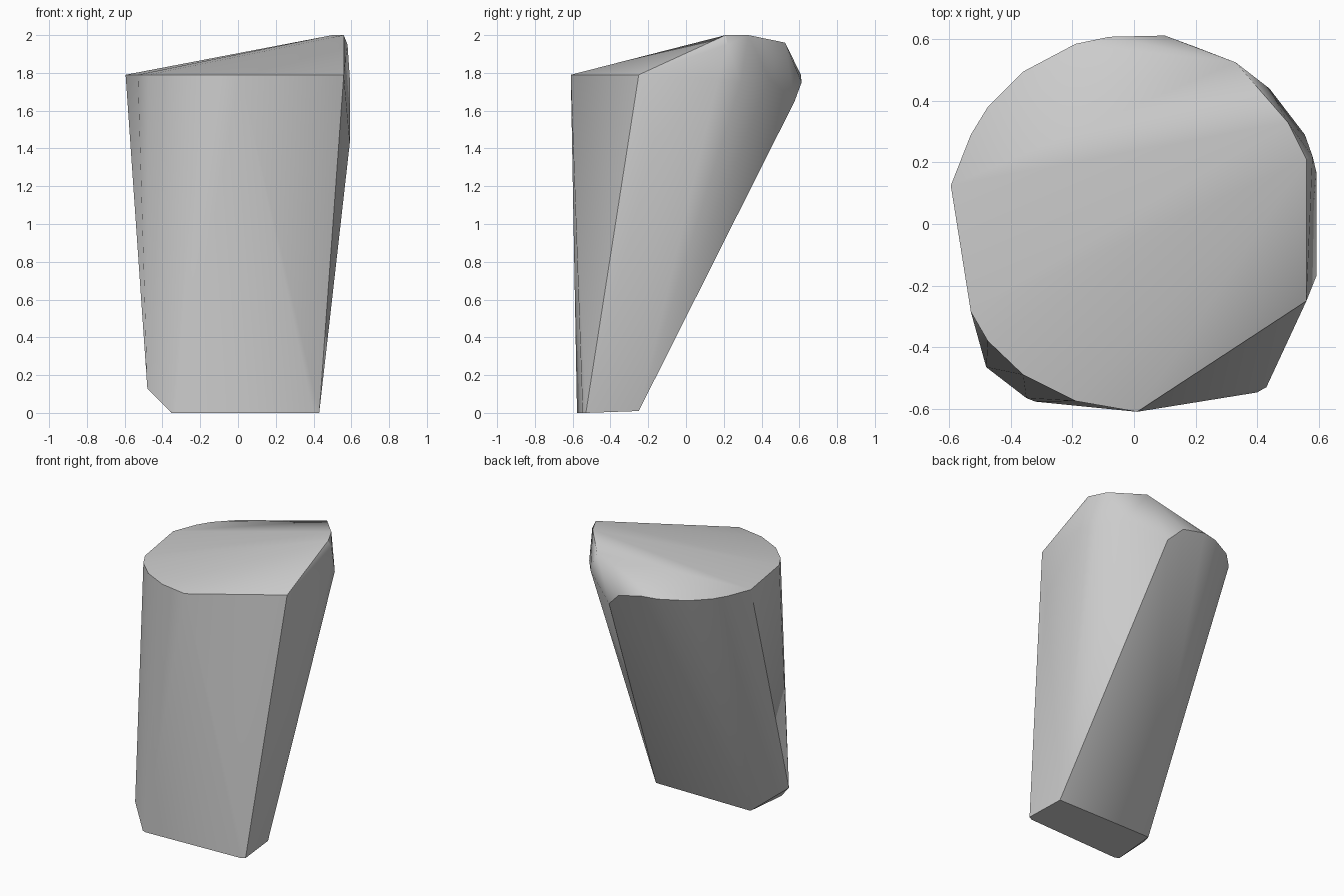
import bpy
import bmesh
import math

cube = bpy.data.objects.get("Cube")
if cube:
    bpy.data.objects.remove(cube, do_unlink=True)

# Level rim of the slanted top, from front right round the left to the back
RIM_Z = 1.79
rim = [(0.56, -0.25), (0.01, -0.61), (-0.19, -0.575), (-0.36, -0.49),
       (-0.475, -0.38), (-0.53, -0.285), (-0.595, 0.125), (-0.53, 0.29),
       (-0.475, 0.38), (-0.36, 0.495), (-0.19, 0.585), (-0.08, 0.608)]
# Raised back corner and the bulge beneath it
peak = [(0.56, 0.21, 2), (0.5, 0.33, 2), (0.33, 0.525, 1.96), (0.58, 0.22, 1.95)]
bulge = [(0.1, 0.612, 1.75), (0.2, 0.575, 1.65), (0.44, 0.44, 1.77),
         (0.555, 0.29, 1.75), (0.592, 0.17, 1.77), (0.592, -0.17, 1.43)]
# Narrow foot with one chipped corner
foot = [(0.43, -0.53, 0), (0.4, -0.547, 0), (0.41, -0.25, 0.01), (-0.33, -0.25, 0.01),
        (-0.32, -0.577, 0), (-0.35, -0.565, 0), (-0.48, -0.465, 0.13)]

# Wrap the outline in a convex skin
bm = bmesh.new()
for co in [(x, y, RIM_Z) for x, y in rim] + peak + bulge + foot:
    bm.verts.new(co)
hull = bmesh.ops.convex_hull(bm, input=bm.verts)
loose = {g for g in hull["geom_interior"] + hull["geom_unused"]
         if isinstance(g, bmesh.types.BMVert)}
bmesh.ops.delete(bm, geom=list(loose), context="VERTS")
bmesh.ops.recalc_face_normals(bm, faces=bm.faces)

mesh = bpy.data.meshes.new("tapered_block")
bm.to_mesh(mesh)
bm.free()
block = bpy.data.objects.new("tapered_block", mesh)
bpy.context.collection.objects.link(block)

# Plain grey
grey = bpy.data.materials.new("plain grey")
grey.use_nodes = True
colour = (0.6, 0.6, 0.6, 1)
grey.diffuse_color = colour
grey.node_tree.nodes["Principled BSDF"].inputs["Base Color"].default_value = colour
mesh.materials.append(grey)

# Soft facets with crisp rims
bpy.ops.object.select_all(action="DESELECT")
block.select_set(True)
bpy.context.view_layer.objects.active = block
bpy.ops.object.shade_smooth_by_angle(angle=math.radians(30))
